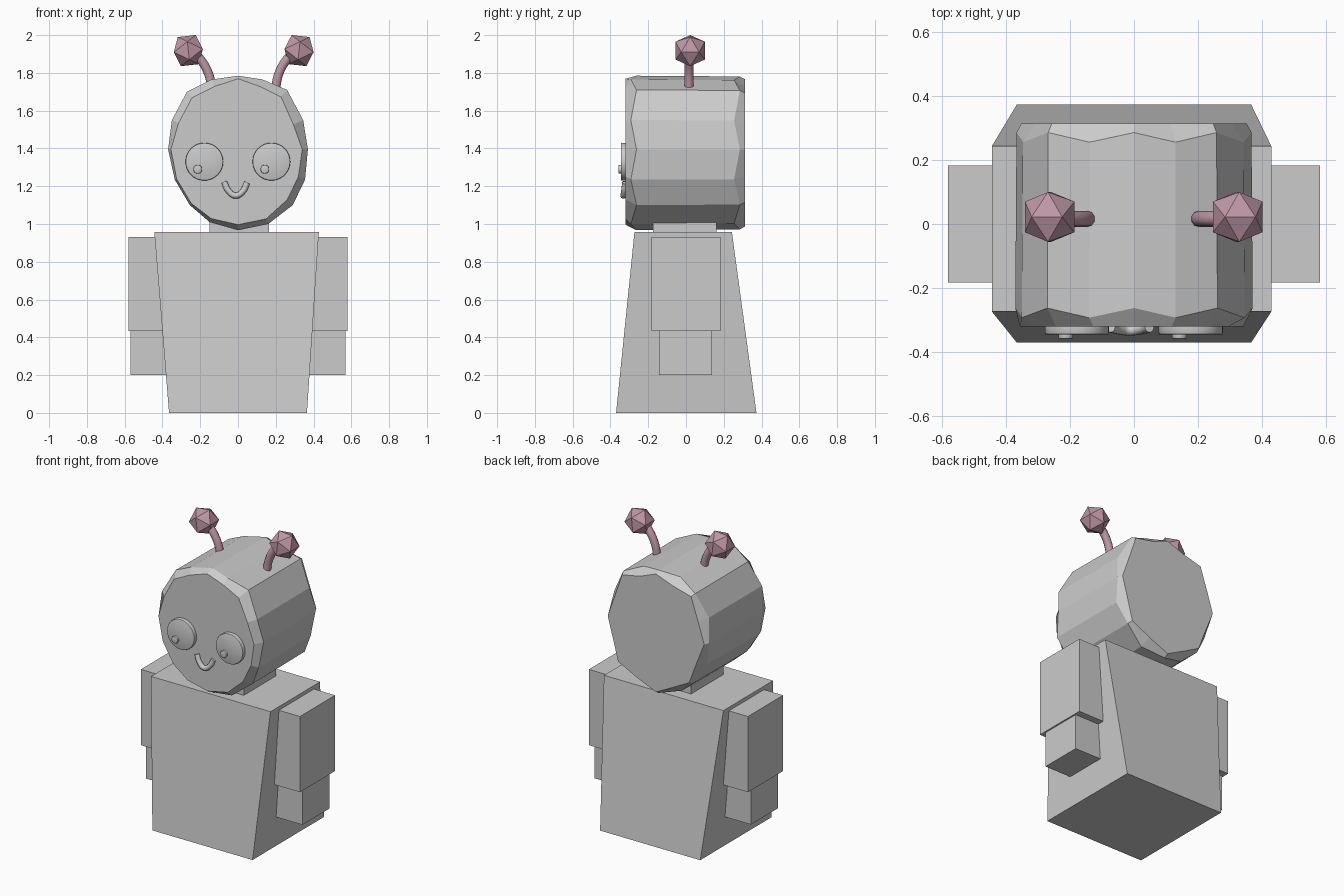
import bpy, bmesh, math
from mathutils import Matrix, Vector

if "Cube" in bpy.data.objects:
    bpy.data.objects.remove(bpy.data.objects["Cube"])

plum = bpy.data.materials.new("plum")
plum.diffuse_color = (0.52, 0.31, 0.38, 1)
plum.use_nodes = True
plum.node_tree.nodes["Principled BSDF"].inputs["Base Color"].default_value = plum.diffuse_color


def add_mesh(name, bm, mat=None):
    bmesh.ops.recalc_face_normals(bm, faces=bm.faces)
    me = bpy.data.meshes.new(name)
    bm.to_mesh(me)
    bm.free()
    ob = bpy.data.objects.new(name, me)
    bpy.context.collection.objects.link(ob)
    if mat:
        me.materials.append(mat)
    return ob


def loft(name, rings, fan_end=False):
    """Skin a list of equal-length point rings and close both ends."""
    bm = bmesh.new()
    vs = [[bm.verts.new(p) for p in r] for r in rings]
    n = len(vs[0])
    for a, b in zip(vs, vs[1:]):
        for i in range(n):
            j = (i + 1) % n
            bm.faces.new((a[i], a[j], b[j], b[i]))
    bm.faces.new(vs[0])
    end = bm.faces.new(vs[-1])
    if fan_end:
        bmesh.ops.poke(bm, faces=[end])
    return add_mesh(name, bm)


def rect(x0, x1, y0, y1, z):
    return [(x0, y0, z), (x1, y0, z), (x1, y1, z), (x0, y1, z)]


def block(name, x0, x1, y0, y1, z0, z1):
    return loft(name, [rect(x0, x1, y0, y1, z0), rect(x0, x1, y0, y1, z1)])


def disc(name, x, z, r, y0, y1, bevel):
    """Round button facing the front."""
    bm = bmesh.new()
    m = Matrix.Translation((x, (y0 + y1) / 2, z)) @ Matrix.Rotation(math.pi / 2, 4, 'X')
    bmesh.ops.create_cone(bm, cap_ends=True, segments=32, radius1=r, radius2=r,
                          depth=abs(y1 - y0), matrix=m)
    rim = [e for e in bm.edges if any(len(f.verts) > 4 for f in e.link_faces)]
    bmesh.ops.bevel(bm, geom=rim, offset=bevel, segments=2, affect='EDGES', profile=0.5)
    ob = add_mesh(name, bm)
    smooth(ob)


def smooth(ob):
    bpy.ops.object.select_all(action='DESELECT')
    ob.select_set(True)
    bpy.context.view_layer.objects.active = ob
    bpy.ops.object.shade_smooth_by_angle(angle=math.radians(40))


def tube(name, pts, r, mat=None):
    """Round tube through a smooth path, converted to a mesh."""
    cu = bpy.data.curves.new(name, 'CURVE')
    cu.dimensions = '3D'
    cu.bevel_depth = r
    cu.bevel_resolution = 3
    cu.resolution_u = 6
    cu.use_fill_caps = True
    sp = cu.splines.new('BEZIER')
    sp.bezier_points.add(len(pts) - 1)
    for b, p in zip(sp.bezier_points, pts):
        b.co = p
        b.handle_left_type = b.handle_right_type = 'AUTO'
    ob = bpy.data.objects.new(name, cu)
    bpy.context.collection.objects.link(ob)
    if mat:
        cu.materials.append(mat)
    bpy.ops.object.select_all(action='DESELECT')
    ob.select_set(True)
    bpy.context.view_layer.objects.active = ob
    bpy.ops.object.convert(target='MESH')
    smooth(bpy.context.object)


# Torso: wider than deep at the top, deeper at the base
loft("torso", [rect(-0.365, 0.365, -0.37, 0.373, 0.0),
               rect(-0.443, 0.428, -0.273, 0.243, 0.957)])

# Neck
block("neck", -0.15, 0.165, -0.175, 0.162, 0.94, 1.06)

# Arms: sleeve and narrower forearm on each side
for side, s in (("left", -1), ("right", 1)):
    xs = sorted((s * 0.38, s * 0.58))
    block(side + "_upper_arm", *xs, -0.183, 0.183, 0.433, 0.932)
    xs = sorted((s * 0.36, s * 0.57))
    block(side + "_forearm", *xs, -0.143, 0.138, 0.2, 0.433)

# Head: faceted egg-shaped drum along y with uneven chamfers
outline = [(0, 1.785), (0.13, 1.765), (0.26, 1.71), (0.345, 1.55), (0.37, 1.395),
           (0.355, 1.235), (0.29, 1.10), (0.16, 1.0), (0, 0.967), (-0.15, 1.01),
           (-0.255, 1.10), (-0.335, 1.235), (-0.37, 1.395), (-0.35, 1.55),
           (-0.27, 1.70), (-0.14, 1.765)]
front = [.96, .90, .88, .85, .92, .90, .90, .93, .93, .95, .97, .97, .96, .90, .90, .90]
back = [.95, .88]


def head_ring(y, scale):
    return [(x * scale(i), y(i), 1.39 + (z - 1.39) * scale(i))
            for i, (x, z) in enumerate(outline)]


head = [head_ring(lambda i: -0.32, lambda i: front[i]),
        head_ring(lambda i: -0.262 - 0.03 * (i % 2), lambda i: 1.0),
        head_ring(lambda i: 0.285 - 0.03 * (i % 2), lambda i: 0.99),
        head_ring(lambda i: 0.313, lambda i: back[i % 2])]
loft("head", head, fan_end=True)

# Eyes with pupils, both looking the same way
for side, x in (("left", -0.178), ("right", 0.177)):
    disc(side + "_eye", x, 1.33, 0.1, -0.30, -0.345, 0.006)
    disc(side + "_pupil", x - 0.035, 1.29, 0.023, -0.33, -0.358, 0.004)

# Smile
tube("mouth", [(-0.073, -0.322, 1.222), (-0.05, -0.328, 1.175), (-0.013, -0.332, 1.15),
               (0.025, -0.328, 1.172), (0.048, -0.322, 1.218)], 0.016)

# Antennae: curved stems with faceted balls, mirrored about the crown
for side, s in (("left", -1), ("right", 1)):
    cx = 0.03
    path = [(cx + s * d, 0.016, z) for d, z in
            ((0.168, 1.71), (0.184, 1.79), (0.22, 1.86), (0.275, 1.92))]
    tube(side + "_antenna_stem", path, 0.025, plum)
    bm = bmesh.new()
    turn = Matrix.Rotation(0 if s < 0 else math.pi, 4, 'Z')
    m = (Matrix.Translation((cx + s * 0.293, 0.022, 1.918)) @ turn
         @ Matrix.Rotation(math.radians(-38), 4, 'Y'))
    bmesh.ops.create_icosphere(bm, subdivisions=1, radius=0.091, matrix=m)
    add_mesh(side + "_antenna_ball", bm, plum)
